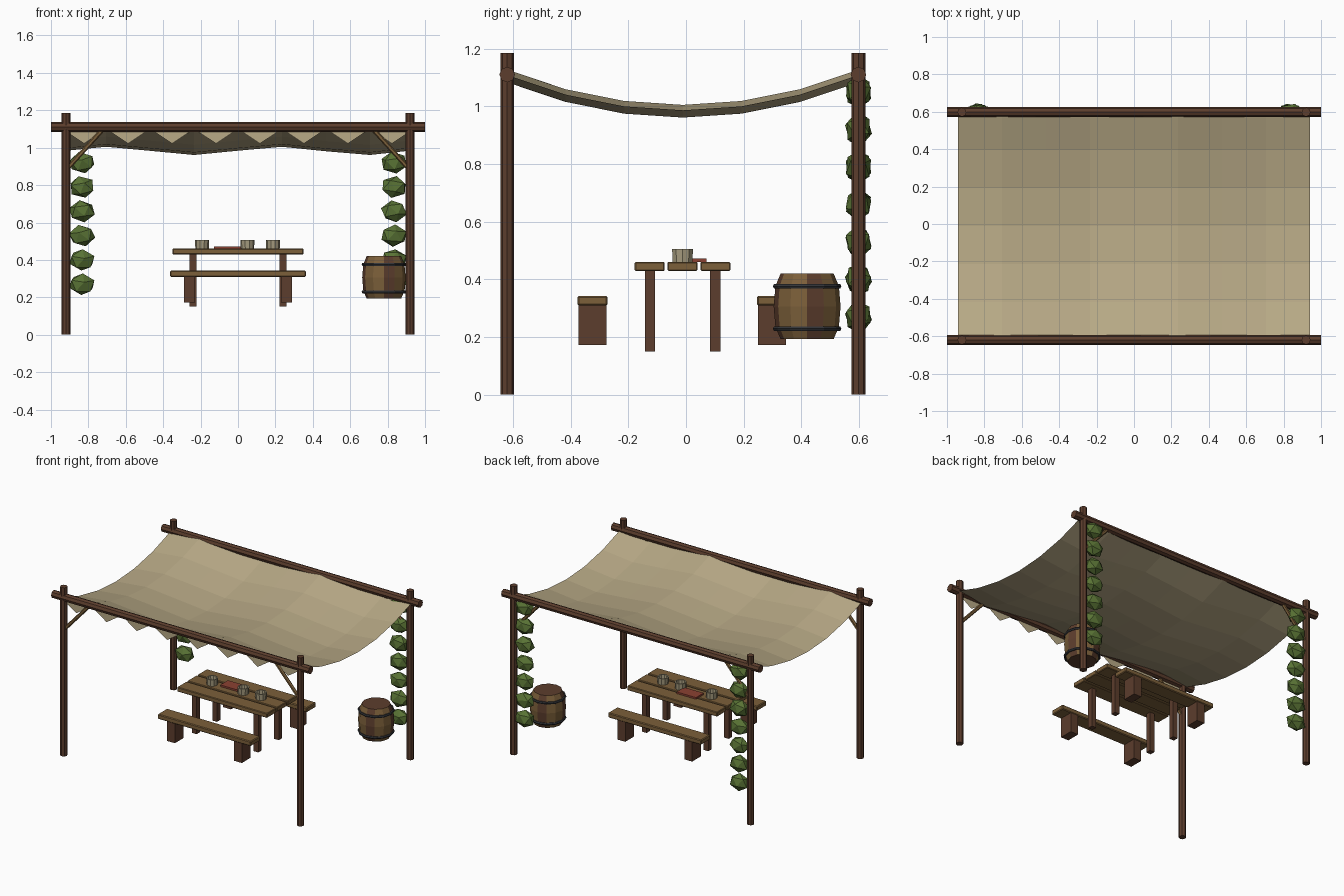
import bpy, bmesh, math, random
from mathutils import Vector, Euler

if "Cube" in bpy.data.objects:
    bpy.data.objects.remove(bpy.data.objects["Cube"])

random.seed(4)


def mat(name, rgb):
    m = bpy.data.materials.new(name)
    m.diffuse_color = (*rgb, 1)
    m.use_nodes = True
    m.node_tree.nodes["Principled BSDF"].inputs["Base Color"].default_value = m.diffuse_color
    return m


DARK = mat("dark_wood", (0.107, 0.047, 0.026))
PLANK = mat("plank_wood", (0.20, 0.115, 0.042))
CLOTH = mat("cloth", (0.48, 0.40, 0.24))
LEAF = mat("leaf", (0.10, 0.17, 0.035))
IRON = mat("iron", (0.033, 0.035, 0.04))
RED = mat("red_cover", (0.26, 0.053, 0.032))
MUG = mat("mug_clay", (0.38, 0.33, 0.21))


def make(name, bm, *mats):
    bmesh.ops.recalc_face_normals(bm, faces=bm.faces)
    me = bpy.data.meshes.new(name)
    bm.to_mesh(me)
    bm.free()
    ob = bpy.data.objects.new(name, me)
    bpy.context.collection.objects.link(ob)
    for m in mats:
        me.materials.append(m)
    return ob


def box(name, c, s, m, bevel=0.0):
    bm = bmesh.new()
    bmesh.ops.create_cube(bm, size=1)
    bmesh.ops.scale(bm, vec=s, verts=bm.verts)
    bmesh.ops.translate(bm, vec=c, verts=bm.verts)
    if bevel:
        bmesh.ops.bevel(bm, geom=bm.edges[:], offset=bevel, segments=1, affect='EDGES')
    return make(name, bm, m)


def pole(name, a, b, r, sides, m):
    a, b = Vector(a), Vector(b)
    bm = bmesh.new()
    bmesh.ops.create_cone(bm, cap_ends=True, segments=sides, radius1=r, radius2=r,
                          depth=(b - a).length)
    bmesh.ops.rotate(bm, matrix=(b - a).to_track_quat('Z', 'Y').to_matrix(), verts=bm.verts)
    bmesh.ops.translate(bm, vec=(a + b) / 2, verts=bm.verts)
    return make(name, bm, m)


def lathe(name, c, profile, sides, mats, pick=lambda seg, side: 0, closed=False):
    bm = bmesh.new()
    rings = [[bm.verts.new((c[0] + r * math.cos(math.tau * i / sides),
                            c[1] + r * math.sin(math.tau * i / sides), c[2] + z))
              for i in range(sides)] for r, z in profile]
    pairs = list(zip(rings, rings[1:] + rings[:1]))
    for s, (p, q) in enumerate(pairs if closed else pairs[:-1]):
        for i in range(sides):
            j = (i + 1) % sides
            bm.faces.new((p[i], p[j], q[j], q[i])).material_index = pick(s, i)
    if not closed:
        bm.faces.new(rings[0])
        bm.faces.new(rings[-1])
    return make(name, bm, *mats)


# frame: posts, long beams and corner braces
YF, YB = -0.62, 0.598
for row, y in (("front", YF), ("back", YB)):
    pole(row + "_beam", (-1, y, 1.11), (1, y, 1.11), 0.027, 8, DARK)
    for side, s in (("left", -1), ("right", 1)):
        pole(f"{row}_{side}_post", (s * 0.92, y, 0), (s * 0.92, y, 1.185), 0.024, 8, DARK)
        pole(f"{row}_{side}_brace", (s * 0.915, y, 0.885), (s * 0.73, y, 1.09), 0.012, 6, PLANK)


# sagging, rippled canopy
def canopy_z(x, t):
    return 0.983 + 0.122 * t * t + 0.022 * math.cos(6.8 * (x - 0.225))


NX, NY = 8, 6
XS = [-0.94 + 1.88 * i / NX for i in range(NX + 1)]
bm = bmesh.new()
grid = []
for j in range(NY + 1):
    t = 2 * j / NY - 1
    y = (YF + YB) / 2 + t * (YB - YF) / 2
    grid.append([bm.verts.new((x, y, canopy_z(x, t))) for x in XS])
for j in range(NY):
    for i in range(NX):
        bm.faces.new((grid[j][i], grid[j][i + 1], grid[j + 1][i + 1], grid[j + 1][i]))
make("canopy", bm, CLOTH)

# triangular trim along the front edge
bm = bmesh.new()
for a, b in zip(XS, XS[1:]):
    bm.faces.new([bm.verts.new(p) for p in
                  ((a, YF, 1.10), ((a + b) / 2, YF, 1.022), (b, YF, 1.10))])
make("canopy_trim", bm, CLOTH)

# climbing foliage on the back posts
for side, s in (("left", -1), ("right", 1)):
    for k in range(7):
        bm = bmesh.new()
        bmesh.ops.create_icosphere(bm, subdivisions=1, radius=1)
        turn = Euler((random.uniform(-.3, .3), random.uniform(-.3, .3), random.uniform(0, 6)))
        bmesh.ops.rotate(bm, matrix=turn.to_matrix(), verts=bm.verts)
        bmesh.ops.scale(bm, vec=(0.073, 0.048, 0.06), verts=bm.verts)
        bmesh.ops.translate(bm, vec=(s * 0.834, YB, 0.27 + 0.13 * k), verts=bm.verts)
        make(f"{side}_foliage_{k + 1}", bm, LEAF)

# table
for k, y in enumerate((-0.126, -0.012, 0.102)):
    box(f"table_plank_{k + 1}", (0, y, 0.445), (0.70, 0.104, 0.032), PLANK, 0.004)
for x in (-0.24, 0.24):
    for y in (-0.125, 0.102):
        box("table_leg", (x, y, 0.291), (0.036, 0.036, 0.282), DARK)

# benches
for row, y in (("front", -0.324), ("back", 0.298)):
    box(row + "_bench_seat", (0, y, 0.326), (0.725, 0.104, 0.034), PLANK, 0.005)
    for x in (-0.26, 0.26):
        box(row + "_bench_leg", (x, y, 0.243), (0.06, 0.096, 0.142), DARK)

# mugs and a red book on the table
for k, x in enumerate((-0.192, 0.05, 0.187)):
    lathe(f"mug_{k + 1}", (x, -0.012, 0.46),
          [(0.036, 0), (0.038, 0.046), (0.030, 0.046), (0.028, 0.02)], 10, [MUG])
box("red_book", (-0.052, 0.028, 0.467), (0.15, 0.085, 0.012), RED)

# barrel with alternating staves and two hoops
BC = (0.78, 0.42, 0.0)
barrel = lathe("barrel", BC, [(0.092, 0.193), (0.110, 0.235), (0.116, 0.306),
                              (0.110, 0.377), (0.092, 0.42)], 12, [PLANK, DARK],
               lambda seg, i: 1 if i % 3 == 0 else 0)
for f in barrel.data.polygons:
    if len(f.vertices) > 4:
        f.material_index = 1
for name, z in (("lower_hoop", 0.229), ("upper_hoop", 0.376)):
    lathe(name, BC, [(0.111 + 0.008 * math.cos(a), z + 0.009 * math.sin(a))
                     for a in (k * math.tau / 6 for k in range(6))], 12, [IRON], closed=True)
